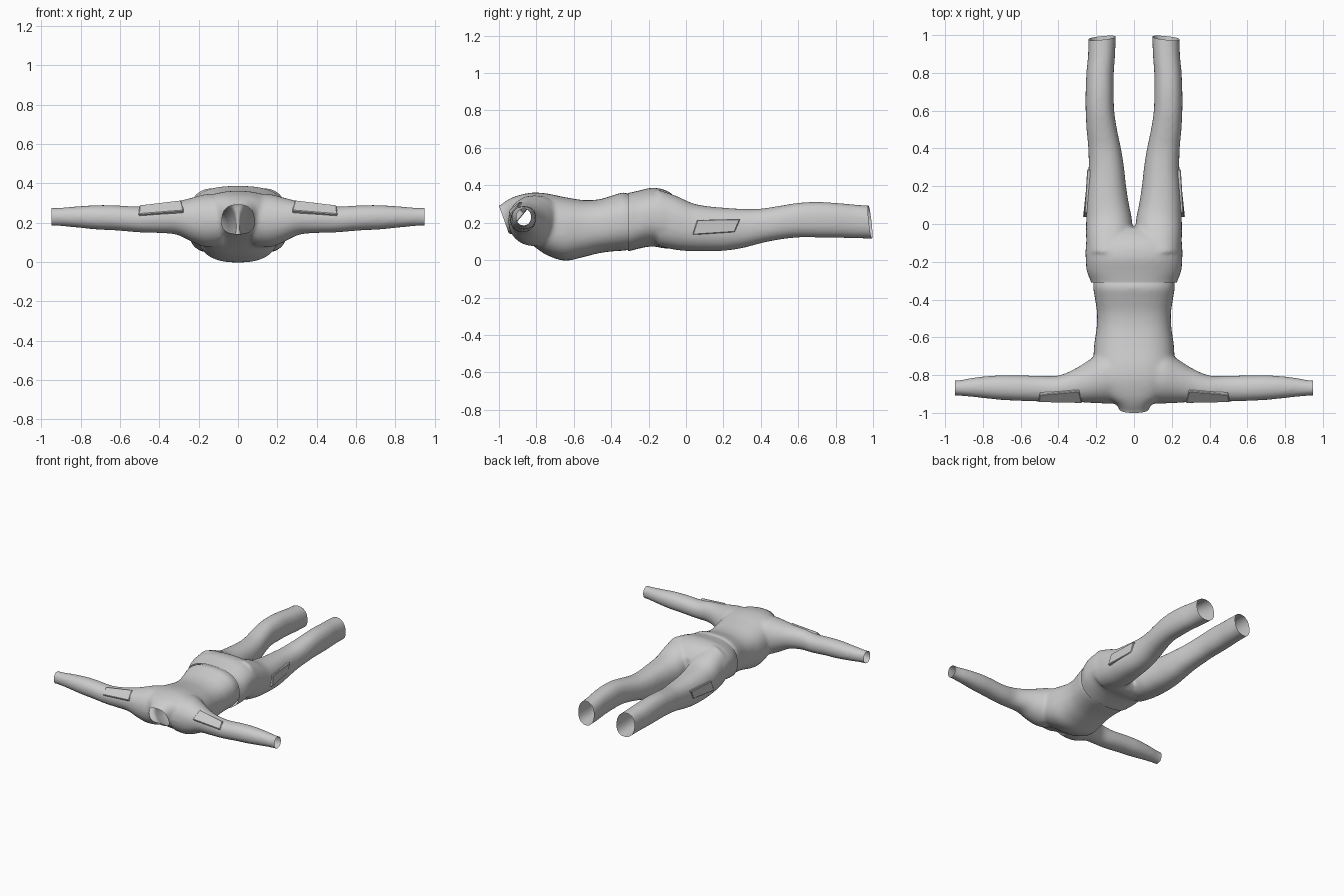
import bpy, bmesh
from math import cos, sin, tau, copysign
from mathutils import Vector

if "Cube" in bpy.data.objects:
    bpy.data.objects.remove(bpy.data.objects["Cube"])


def catmull(rows, steps=5):
    """Smoothly resample a list of section rows."""
    out, n = [], len(rows)
    for i in range(n - 1):
        p = [rows[max(0, min(n - 1, k))] for k in (i - 1, i, i + 1, i + 2)]
        for s in range(steps):
            t = s / steps
            out.append([0.5 * (2 * b + (c - a) * t + (2 * a - 5 * b + 4 * c - d) * t * t
                               + (3 * b - a - 3 * c + d) * t ** 3) for a, b, c, d in zip(*p)])
    return out + [list(rows[-1])]


def loft(bm, rows, axis, power=2.3, side=1, n=40):
    """Closed tube; row = (station, low, high, z low, z high); axis is 'x' or 'y'."""
    rings = []
    for t, lo, hi, z0, z1 in catmull(rows):
        ring = []
        for k in range(n):
            c, s = cos(tau * k / n), sin(tau * k / n)
            u = (lo + hi) / 2 + (hi - lo) / 2 * copysign(abs(c) ** (2 / power), c)
            z = (z0 + z1) / 2 + (z1 - z0) / 2 * copysign(abs(s) ** (2 / power), s)
            co = (side * t, u, z) if axis == 'x' else (side * u, t, z)
            ring.append(bm.verts.new(co))
        rings.append(ring)
    faces = [bm.faces.new((a[k], a[(k + 1) % n], b[(k + 1) % n], b[k]))
             for a, b in zip(rings, rings[1:]) for k in range(n)]
    faces += [bm.faces.new(rings[0]), bm.faces.new(rings[-1])]
    bmesh.ops.recalc_face_normals(bm, faces=faces)


def add_object(name, bm):
    me = bpy.data.meshes.new(name)
    bm.to_mesh(me)
    bm.free()
    ob = bpy.data.objects.new(name, me)
    bpy.context.collection.objects.link(ob)
    return ob


def garment(name, bm, cuts):
    """Fuse the tubes into one skin, soften it and trim the openings."""
    ob = add_object(name, bm)
    m = ob.modifiers.new("fuse", 'REMESH')
    m.mode, m.voxel_size = 'VOXEL', 0.01
    m = ob.modifiers.new("soften", 'SMOOTH')
    m.factor, m.iterations = 0.5, 10
    dg = bpy.context.evaluated_depsgraph_get()
    me = bpy.data.meshes.new_from_object(ob.evaluated_get(dg))
    ob.modifiers.clear()
    ob.data = me
    bm = bmesh.new()
    bm.from_mesh(me)
    for co, no in cuts:
        bmesh.ops.bisect_plane(bm, geom=bm.verts[:] + bm.edges[:] + bm.faces[:],
                               plane_co=co, plane_no=no, clear_outer=True)
    for f in bm.faces:
        f.smooth = True
    bm.to_mesh(me)
    bm.free()


def pocket(name, outer, inset, side):
    """Flat patch pocket from four outer corners sunk into the cloth."""
    bm = bmesh.new()
    mir = lambda v: Vector((v[0] * side, v[1], v[2]))
    a = [bm.verts.new(mir(v)) for v in outer]
    b = [bm.verts.new(mir(Vector(v) + Vector(inset))) for v in outer]
    bm.faces.new(a)
    bm.faces.new(b[::-1])
    for k in range(4):
        j = (k + 1) % 4
        bm.faces.new((a[k], b[k], b[j], a[j]))
    bmesh.ops.recalc_face_normals(bm, faces=bm.faces[:])
    bmesh.ops.bevel(bm, geom=bm.edges[:], offset=0.004, segments=1, affect='EDGES')
    add_object(name, bm)


# Shirt: torso with collar, (y, half width, z low, z high)
torso = [(-1.06, .072, .155, .275), (-1.0, .075, .15, .29), (-.96, .09, .145, .318),
         (-.91, .15, .13, .342), (-.83, .20, .085, .36), (-.75, .213, .03, .357),
         (-.65, .212, -.003, .337), (-.55, .198, .016, .321), (-.47, .196, .036, .324),
         (-.4, .206, .046, .343), (-.34, .216, .05, .361), (-.3, .214, .056, .352),
         (-.22, .2, .08, .335)]
# Sleeve, (x, y low, y high, z low, z high)
sleeve = [(.08, -.95, -.66, .08, .345), (.16, -.95, -.67, .075, .345),
          (.23, -.947, -.715, .10, .328), (.31, -.942, -.765, .138, .308),
          (.4, -.941, -.802, .147, .296), (.5, -.94, -.803, .15, .282),
          (.62, -.936, -.801, .16, .288), (.72, -.93, -.801, .165, .289),
          (.84, -.917, -.812, .177, .281), (.93, -.909, -.827, .184, .275),
          (1.0, -.909, -.825, .182, .282)]
bm = bmesh.new()
loft(bm, [(y, -w, w, a, b) for y, w, a, b in torso], 'y', 2.5)
for s in (1, -1):
    loft(bm, sleeve, 'x', 2.1, s)
garment("shirt", bm, [((0, -1.0, .29), (0, -.94, -.336)), ((0, -.255, 0), (0, 1, 0)),
                      ((.948, 0, 0), (1, 0, 0)), ((-.948, 0, 0), (-1, 0, 0))])

# Trousers: hips, (y, half width, z low, z high)
hips = [(-.37, .216, .046, .352), (-.31, .227, .047, .359), (-.25, .25, .062, .372),
        (-.18, .256, .073, .387), (-.11, .255, .062, .374), (-.06, .24, .07, .34),
        (-.02, .2, .10, .29)]
# Leg, (y, x inner, x outer, z low, z high)
leg = [(-.15, .02, .25, .075, .378), (-.05, .008, .254, .054, .342),
       (.03, .012, .253, .048, .306), (.1, .026, .253, .048, .290),
       (.2, .042, .247, .05, .28), (.3, .053, .24, .064, .274),
       (.4, .069, .242, .09, .275), (.5, .09, .251, .11, .29),
       (.6, .105, .256, .121, .306), (.7, .107, .256, .121, .311),
       (.8, .107, .252, .12, .306), (.9, .1, .243, .117, .297),
       (1.06, .095, .24, .113, .285)]
bm = bmesh.new()
loft(bm, [(y, -w, w, a, b) for y, w, a, b in hips], 'y', 2.5)
for s in (1, -1):
    loft(bm, leg, 'y', 2.3, s)
garment("trousers", bm, [((0, -.31, 0), (0, -1, 0)),
                         ((.17, .985, .2), (.1, 1, .11)),
                         ((-.17, .985, .2), (-.1, 1, .11))])

# Patch pockets on upper arms and thighs
for s, label in ((1, "right"), (-1, "left")):
    pocket("sleeve_pocket_" + label,
           [(.29, -.885, .315), (.50, -.905, .290), (.505, -.945, .243), (.275, -.95, .262)],
           (0, .04, -.04), s)
    pocket("thigh_pocket_" + label,
           [(.262, .06, .215), (.248, .29, .22), (.245, .26, .15), (.27, .035, .135)],
           (-.05, 0, 0), s)
